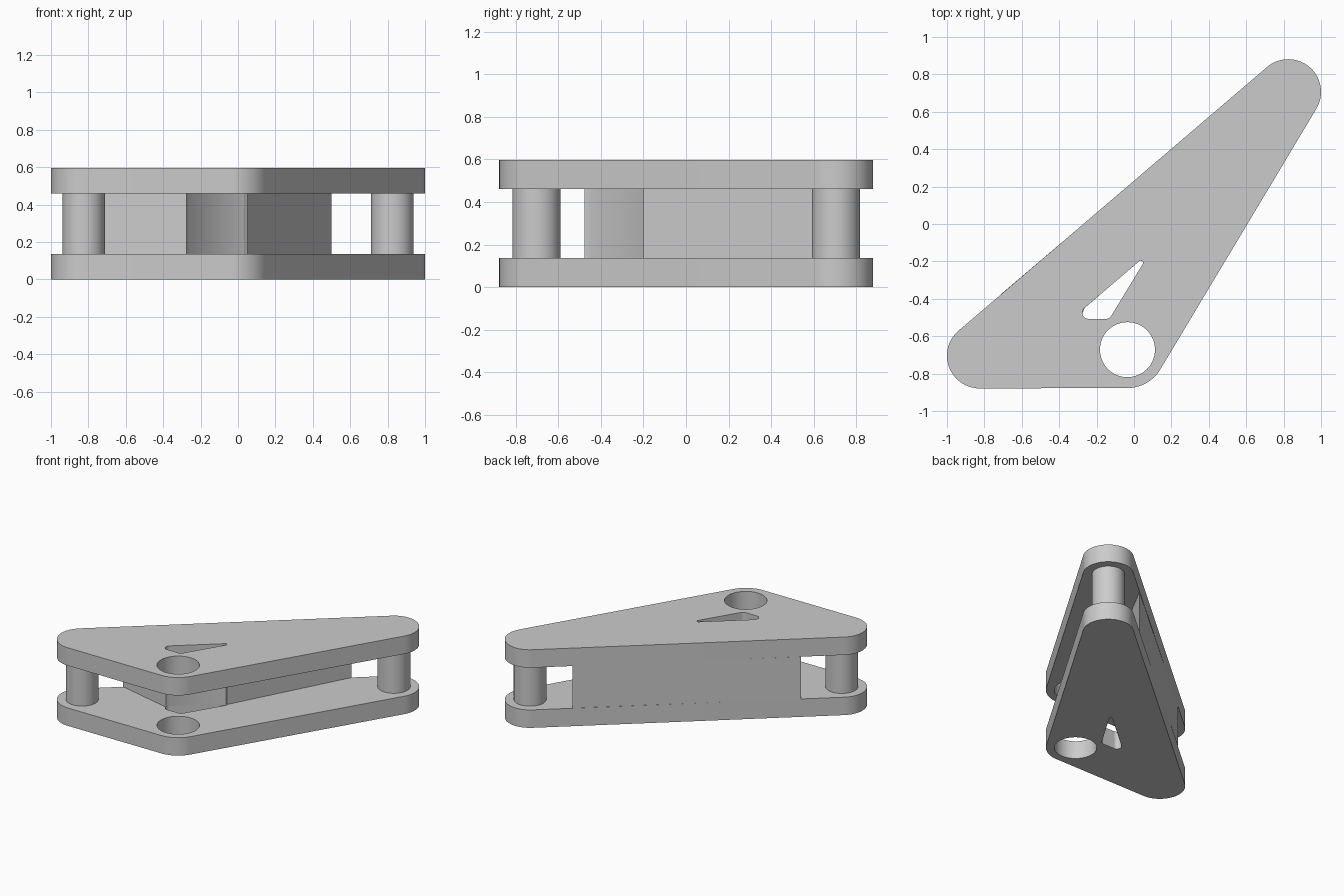
import bpy, bmesh, math
from mathutils import Vector
from mathutils.geometry import convex_hull_2d

cube = bpy.data.objects.get("Cube")
if cube:
    bpy.data.objects.remove(cube, do_unlink=True)

grey = bpy.data.materials.new("light grey")
grey.use_nodes = True
colour = (0.6, 0.6, 0.6, 1)
grey.diffuse_color = colour
grey.node_tree.nodes["Principled BSDF"].inputs["Base Color"].default_value = colour


def circle(x, y, r, n=80):
    return [Vector((x + r * math.cos(math.tau * i / n),
                    y + r * math.sin(math.tau * i / n))) for i in range(n)]


def rounded(*circles):
    """Outline stretched around several circles."""
    pts = [p for c in circles for p in circle(*c)]
    return [pts[i] for i in convex_hull_2d(pts)]


def extrude(name, z0, z1, *loops):
    """Solid from an outline (first loop) and its holes (other loops)."""
    curve = bpy.data.curves.new(name, 'CURVE')
    curve.dimensions = '2D'
    curve.fill_mode = 'BOTH'
    curve.extrude = (z1 - z0) / 2
    for loop in loops:
        spline = curve.splines.new('POLY')
        spline.points.add(len(loop) - 1)
        for point, co in zip(spline.points, loop):
            point.co = (co[0], co[1], 0, 1)
        spline.use_cyclic_u = True
    temp = bpy.data.objects.new(name + " profile", curve)
    bpy.context.collection.objects.link(temp)
    deps = bpy.context.evaluated_depsgraph_get()
    mesh = bpy.data.meshes.new_from_object(temp.evaluated_get(deps))
    bpy.data.objects.remove(temp, do_unlink=True)
    bm = bmesh.new()
    bm.from_mesh(mesh)
    bmesh.ops.remove_doubles(bm, verts=bm.verts, dist=1e-5)
    bmesh.ops.translate(bm, verts=bm.verts, vec=(0, 0, (z0 + z1) / 2))
    bmesh.ops.recalc_face_normals(bm, faces=bm.faces)
    bm.to_mesh(mesh)
    bm.free()
    mesh.materials.clear()
    mesh.materials.append(grey)
    obj = bpy.data.objects.new(name, mesh)
    bpy.context.collection.objects.link(obj)
    bpy.ops.object.select_all(action='DESELECT')
    obj.select_set(True)
    bpy.context.view_layer.objects.active = obj
    bpy.ops.object.shade_smooth_by_angle(angle=math.radians(30))
    return obj


HEIGHT, THICK = 0.597, 0.137
near, far, elbow = (-0.825, -0.704), (0.825, 0.706), (-0.035, -0.672)

# Two matching plates with a round bore and a small rounded triangular window
outline = rounded((*near, 0.175), (*far, 0.175), (*elbow, 0.205))
bore = circle(*elbow, 0.147)
window = rounded((-0.243, -0.474, 0.033), (-0.15, -0.474, 0.033), (0.037, -0.207, 0.012))
extrude("bottom_plate", 0, THICK, outline, bore, window)
extrude("top_plate", HEIGHT - THICK, HEIGHT, outline, bore, window)

# Pins at both ends, between the plates
for name, centre in (("right_pin", near), ("left_pin", far)):
    extrude(name, THICK, HEIGHT - THICK, circle(*centre, 0.113))

# Web joining the plates, flush with the long edge and passing beside the window
web = [(-0.71, -0.374), (-0.276, -0.478), (-0.264, -0.449), (0.029, -0.198),
       (0.037, -0.195), (0.047, -0.2), (0.5, 0.655)]
extrude("web", THICK, HEIGHT - THICK, web)
